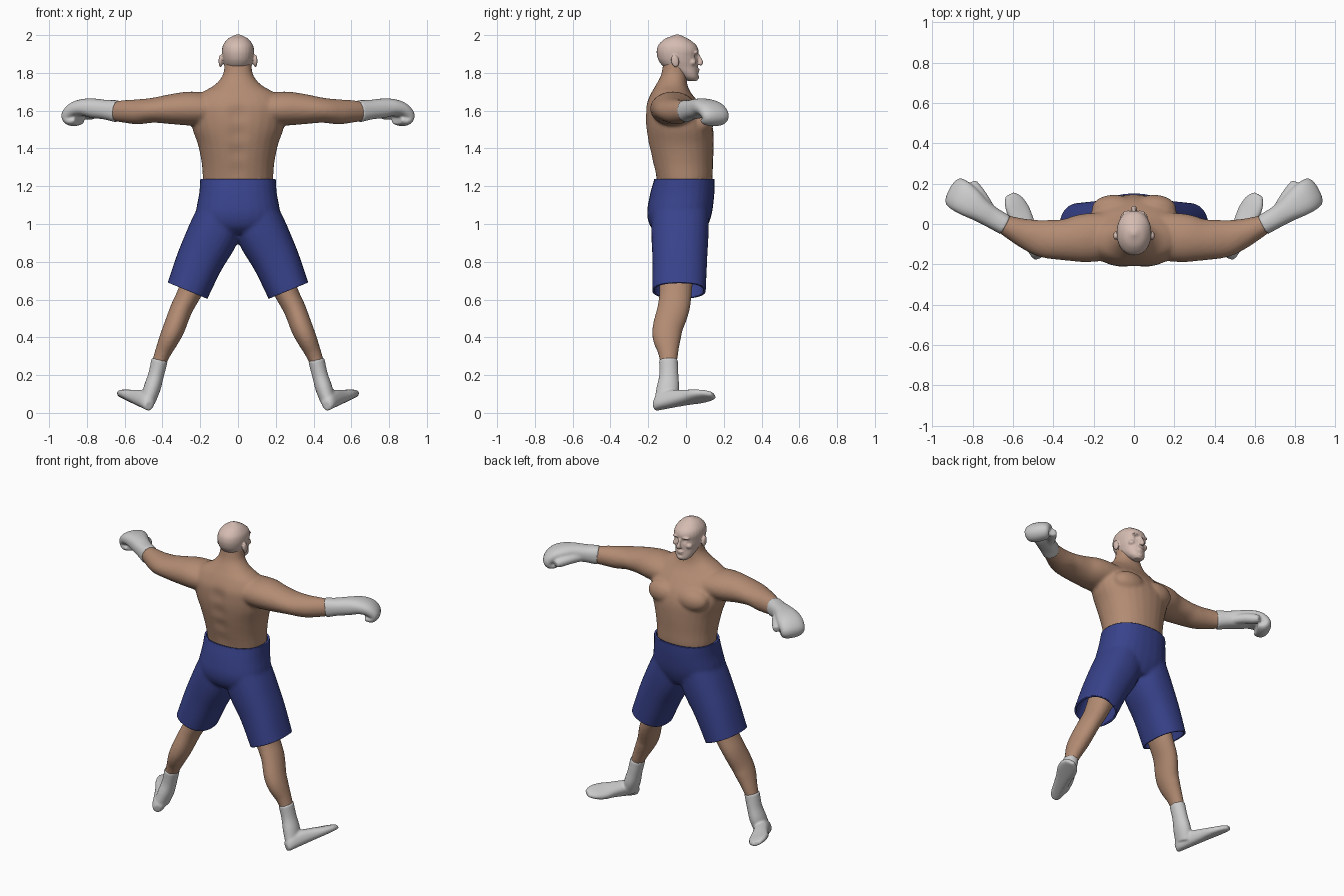
import bpy, bmesh, math
from mathutils import Vector as V, Matrix

if "Cube" in bpy.data.objects:
    bpy.data.objects.remove(bpy.data.objects["Cube"])


def material(name, rgb):
    m = bpy.data.materials.new(name)
    m.diffuse_color = (*rgb, 1)
    m.use_nodes = True
    m.node_tree.nodes["Principled BSDF"].inputs["Base Color"].default_value = m.diffuse_color
    return m


def spline(rows, steps=5):
    """Catmull-Rom through rows of (x, y, z, half width, half depth)."""
    out = []
    for i in range(len(rows) - 1):
        a, b, c, d = rows[max(i - 1, 0)], rows[i], rows[i + 1], rows[min(i + 2, len(rows) - 1)]
        for s in range(steps):
            t = s / steps
            out.append([0.5 * (2 * q + (r - p) * t + (2 * p - 5 * q + 4 * r - w) * t * t
                               + (3 * q - p - 3 * r + w) * t ** 3) for p, q, r, w in zip(a, b, c, d)])
    return out + [list(rows[-1])]


def loft(bm, rows, axis=(0, 1, 0), power=2.0, tangent=None, k=28):
    """Closed tube of rounded sections; half width lies along axis."""
    rows, rings = spline(rows), []
    for i, r in enumerate(rows):
        c = V(r[:3])
        t = V(tangent) if tangent else V(rows[min(i + 1, len(rows) - 1)][:3]) - V(rows[max(i - 1, 0)][:3])
        t.normalize()
        p = V(axis)
        p = (p - t * p.dot(t)).normalized()
        q = t.cross(p)
        ring = []
        for j in range(k):
            a = 2 * math.pi * j / k
            x, y = (math.copysign(abs(f) ** (2 / power), f) for f in (math.cos(a), math.sin(a)))
            ring.append(bm.verts.new(c + p * x * r[3] + q * y * r[4]))
        rings.append(ring)
    for a, b in zip(rings, rings[1:]):
        for j in range(k):
            bm.faces.new((a[j], a[(j + 1) % k], b[(j + 1) % k], b[j]))
    bm.faces.new(rings[0])
    bm.faces.new(rings[-1])


def blob(bm, c, r, rot=0):
    mat = Matrix.Translation(c) @ Matrix.Rotation(rot, 4, 'X') @ Matrix.Diagonal((*r, 1))
    bmesh.ops.create_icosphere(bm, subdivisions=3, radius=1, matrix=mat)


def build(name, sides, centre, mat=None, voxel=0.01, smooth=5, dents=(), cuts=(), shell=0):
    """Fuse mirrored side parts and central parts into one smooth skin."""
    bm = bmesh.new()
    for f in sides:
        f(bm)
    if sides:
        dup = bmesh.ops.duplicate(bm, geom=bm.verts[:] + bm.edges[:] + bm.faces[:])
        for v in dup['geom']:
            if isinstance(v, bmesh.types.BMVert):
                v.co.x *= -1
    for f in centre:
        f(bm)
    bmesh.ops.recalc_face_normals(bm, faces=bm.faces[:])
    me = bpy.data.meshes.new(name)
    bm.to_mesh(me)
    ob = bpy.data.objects.new(name, me)
    bpy.context.collection.objects.link(ob)
    rm = ob.modifiers.new("fuse", 'REMESH')
    rm.mode, rm.voxel_size = 'VOXEL', voxel
    sm = ob.modifiers.new("soften", 'SMOOTH')
    sm.factor, sm.iterations = 0.5, smooth
    fused = bpy.data.meshes.new_from_object(ob.evaluated_get(bpy.context.evaluated_depsgraph_get()))
    ob.modifiers.clear()
    bm.clear()
    bm.from_mesh(fused)
    for pos, push, rad in dents:
        for v in bm.verts:
            v.co += V(push) * math.exp(-((v.co - V(pos)).length / rad) ** 2)
    for co, no in cuts:
        bmesh.ops.bisect_plane(bm, geom=bm.verts[:] + bm.edges[:] + bm.faces[:],
                               plane_co=co, plane_no=no, clear_outer=True)
    bm.to_mesh(fused)
    bm.free()
    ob.data = fused
    fused.materials.clear()
    if mat:
        fused.materials.append(mat)
    fused.shade_smooth()
    if shell:
        so = ob.modifiers.new("cloth", 'SOLIDIFY')
        so.thickness, so.offset = shell, -1
    return ob


def upright(rows):
    """Rows of (z, half width, back y, front y) to loft rows."""
    return [(0, (b + f) / 2, z, w, (f - b) / 2) for z, w, b, f in rows]


skin = material("skin", (0.45, 0.26, 0.17))
pale = material("face skin", (0.66, 0.50, 0.44))
blue = material("blue cloth", (0.04, 0.055, 0.26))
UP, X = (0, 0, 1), (1, 0, 0)

# torso, neck and arms
torso = upright([(1.19, .18, -.15, .13), (1.24, .186, -.158, .14), (1.32, .192, -.178, .143),
                 (1.42, .212, -.202, .147), (1.5, .24, -.215, .144), (1.57, .25, -.218, .122),
                 (1.63, .245, -.212, .08), (1.69, .20, -.186, .03), (1.735, .125, -.16, .008),
                 (1.79, .08, -.132, .004), (1.87, .07, -.118, .004)])
arm = [(.12, -.06, 1.605, .12, .085), (.25, -.07, 1.611, .12, .09), (.35, -.078, 1.608, .102, .08),
       (.45, -.072, 1.602, .093, .066), (.53, -.05, 1.594, .076, .066), (.6, -.022, 1.596, .059, .06),
       (.65, .002, 1.597, .048, .052), (.69, .024, 1.6, .04, .04)]
build("torso_and_arms",
      [lambda b: loft(b, arm), lambda b: blob(b, (.10, .075, 1.535), (.11, .07, .075), .25)],
      [lambda b: loft(b, torso, X, 2.15, UP)], skin,
      dents=[((0, -.21, z), (0, .012, 0), .05) for z in (1.28, 1.38, 1.48, 1.58)])

# gloves with curled fist and thumb
glove = [(.64, -.004, 1.597, .052, .059), (.70, .03, 1.605, .053, .052), (.76, .068, 1.612, .06, .052),
         (.81, .103, 1.617, .073, .046), (.855, .135, 1.605, .08, .042), (.884, .155, 1.573, .078, .038),
         (.872, .147, 1.547, .072, .03), (.84, .13, 1.548, .062, .02)]
thumb = [(.72, .075, 1.595, .03, .03), (.755, .13, 1.59, .03, .032), (.785, .175, 1.58, .029, .03),
         (.80, .208, 1.572, .02, .02)]
build("gloves", [lambda b: loft(b, glove, (-.47, .88, 0), 2.3), lambda b: loft(b, thumb, UP)],
      [], voxel=.007, smooth=4)

# head with face features and ears
head = upright([(1.757, .026, .01, .058), (1.775, .047, -.02, .065), (1.80, .06, -.055, .064),
                (1.83, .07, -.115, .063), (1.86, .079, -.142, .063), (1.89, .084, -.153, .062),
                (1.92, .0855, -.155, .066), (1.95, .078, -.145, .052), (1.98, .054, -.112, .012),
                (1.997, .024, -.07, -.022), (2.003, .008, -.055, -.038)])
nose = [(0, .062, 1.896, .008, .01), (0, .07, 1.875, .009, .012), (0, .077, 1.855, .014, .014),
        (0, .07, 1.843, .015, .01)]
build("head",
      [lambda b: blob(b, (.092, -.058, 1.863), (.011, .021, .034), .2),
       lambda b: blob(b, (.03, .052, 1.908), (.028, .016, .009)),
       lambda b: blob(b, (.046, .035, 1.856), (.022, .02, .018)),
       lambda b: blob(b, (.032, .049, 1.886), (.012, .009, .007))],
      [lambda b: loft(b, head, X, 2.15, UP), lambda b: loft(b, nose, X),
       lambda b: blob(b, (0, .06, 1.818), (.024, .012, .006)),
       lambda b: blob(b, (0, .06, 1.807), (.02, .011, .006)),
       lambda b: blob(b, (0, .056, 1.778), (.022, .014, .014))],
      pale, voxel=.0045, smooth=4,
      dents=[((s * .032, .06, 1.889), (0, -.01, 0), .014) for s in (-1, 1)])

# shorts: pelvis and two flared legs, cut open at waist and hems
pelvis = upright([(1.28, .198, -.166, .15), (1.24, .2, -.168, .152), (1.16, .206, -.19, .15),
                  (1.06, .222, -.206, .138), (.99, .2, -.19, .115), (.95, .12, -.15, .09)])
shorts_leg = [(.075, -.03, 1.10, .15, .12), (.125, -.032, .96, .152, .136), (.2, -.033, .81, .145, .125),
              (.267, -.037, .648, .142, .114), (.305, -.038, .56, .138, .11)]
build("shorts", [lambda b: loft(b, shorts_leg, power=2.3)],
      [lambda b: loft(b, pelvis, X, 2.3, (0, 0, -1))], blue,
      cuts=[((0, 0, 1.238), UP)] + [((s * .267, 0, .647), (s * .38, 0, -.92)) for s in (-1, 1)],
      shell=.012)

# bare legs
leg = [(.19, -.05, .80, .095, .08), (.255, -.055, .64, .086, .064), (.30, -.067, .55, .085, .059),
       (.338, -.097, .45, .08, .058), (.365, -.101, .39, .074, .053), (.397, -.094, .32, .054, .043),
       (.425, -.092, .25, .042, .035)]
build("legs", [lambda b: loft(b, leg)], [], skin, voxel=.009, smooth=4)

# shoes: sock shaft plus tilted foot
shaft = [(.414, -.093, .283, .05, .044), (.434, -.091, .2, .051, .042), (.455, -.096, .13, .06, .045),
         (.478, -.11, .06, .058, .04)]
sole, ahead, lift = V((.482, -.168, .014)), V((.40, .90, .19)), V((-.43, 0, .90))
foot = [(*(sole + ahead * s + lift * h), w, h) for s, w, h in
        [(0, .022, .026), (.03, .038, .04), (.1, .044, .045), (.18, .05, .037), (.25, .06, .028),
         (.31, .052, .021), (.35, .026, .014)]]
build("shoes", [lambda b: loft(b, shaft), lambda b: loft(b, foot, (.81, -.44, .39), 2.5, ahead)],
      [], voxel=.007, smooth=5)
